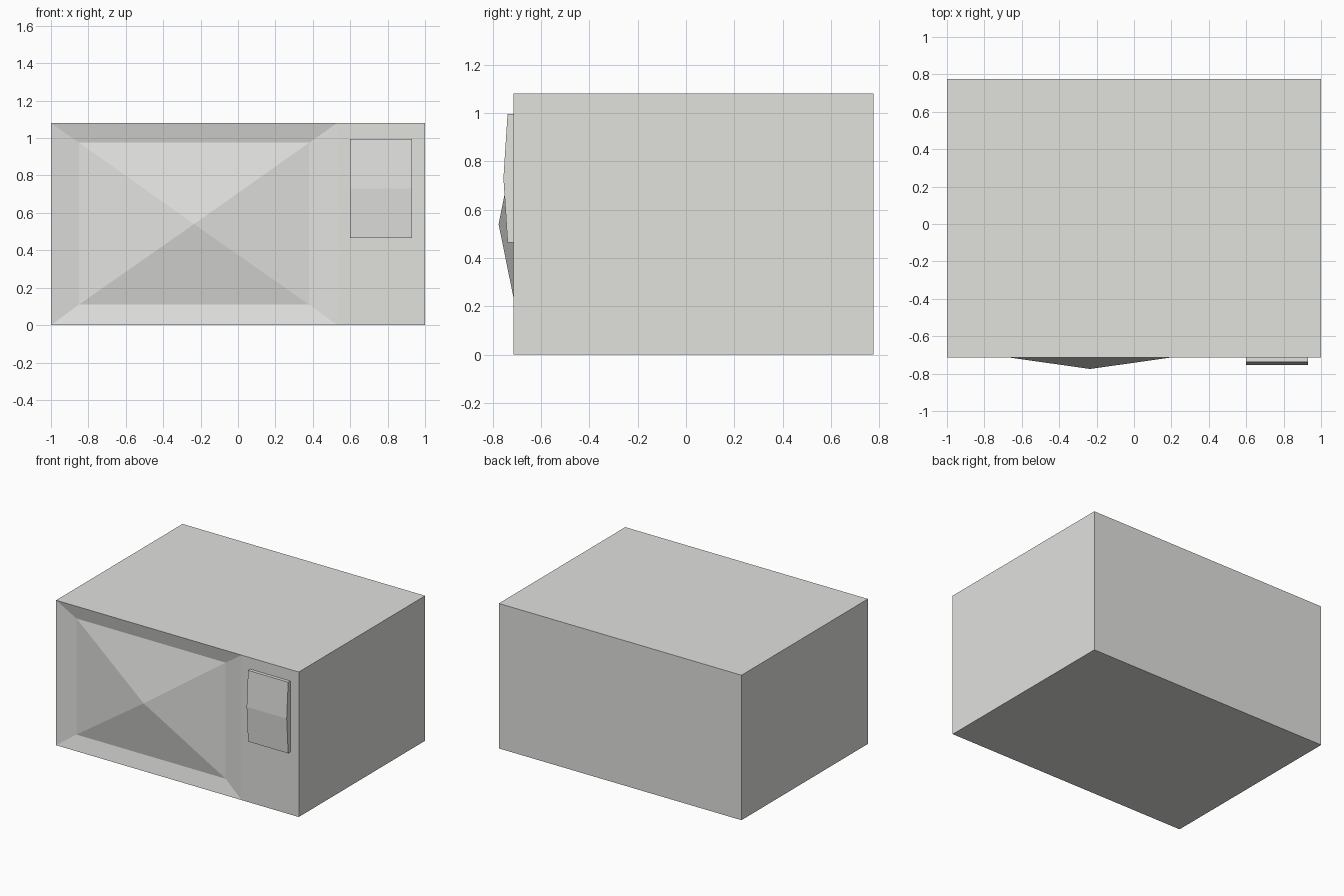
import bpy, bmesh
from mathutils import Vector

if "Cube" in bpy.data.objects:
    bpy.data.objects.remove(bpy.data.objects["Cube"])

grey = bpy.data.materials.new("warm_light_grey")
grey.diffuse_color = (0.75, 0.75, 0.73, 1)
grey.use_nodes = True
grey.node_tree.nodes["Principled BSDF"].inputs["Base Color"].default_value = grey.diffuse_color

FRONT, BACK, TOP = -0.713, 0.775, 1.08
DOOR_EDGE = 0.53


def box(x0, x1, y0, y1, z0, z1):
    bm = bmesh.new()
    bmesh.ops.create_cube(bm, size=1)
    for v in bm.verts:
        v.co = Vector((x1 if v.co.x > 0 else x0,
                       y1 if v.co.y > 0 else y0,
                       z1 if v.co.z > 0 else z0))
    return bm


def finish(bm, name):
    bmesh.ops.recalc_face_normals(bm, faces=bm.faces)
    mesh = bpy.data.meshes.new(name)
    bm.to_mesh(mesh)
    bm.free()
    mesh.materials.append(grey)
    obj = bpy.data.objects.new(name, mesh)
    bpy.context.collection.objects.link(obj)


def cut(bm, co, no):
    bmesh.ops.bisect_plane(bm, geom=bm.verts[:] + bm.edges[:] + bm.faces[:],
                           plane_co=co, plane_no=no)


# Oven case, with the front divided into door and control side
bm = box(-1, 1, FRONT, BACK, 0, TOP)
cut(bm, (DOOR_EDGE, 0, 0), (1, 0, 0))
bm.normal_update()
door = next(f for f in bm.faces
            if f.normal.y < -0.9 and f.calc_center_median().x < DOOR_EDGE)

# Door: sunken sloping frame around a window that bulges to a point
bmesh.ops.inset_region(bm, faces=[door], thickness=0.1, use_even_offset=True)
mid = door.calc_center_median()
for v in door.verts:
    v.co = Vector((0.38 if v.co.x > mid.x else -0.85, -0.688,
                   0.975 if v.co.z > mid.z else 0.11))
peak = bmesh.ops.poke(bm, faces=[door])["verts"][0]
peak.co = Vector((-0.235, -0.775, 0.54))
finish(bm, "oven_case_and_door")

# Control panel: thin plate with a ridge across the middle
bm = box(0.60, 0.93, -0.738, FRONT, 0.465, 0.995)
cut(bm, (0, 0, 0.73), (0, 0, 1))
for v in bm.verts:
    if abs(v.co.z - 0.73) < 0.01 and v.co.y < -0.73:
        v.co.y = -0.755
finish(bm, "control_panel")
